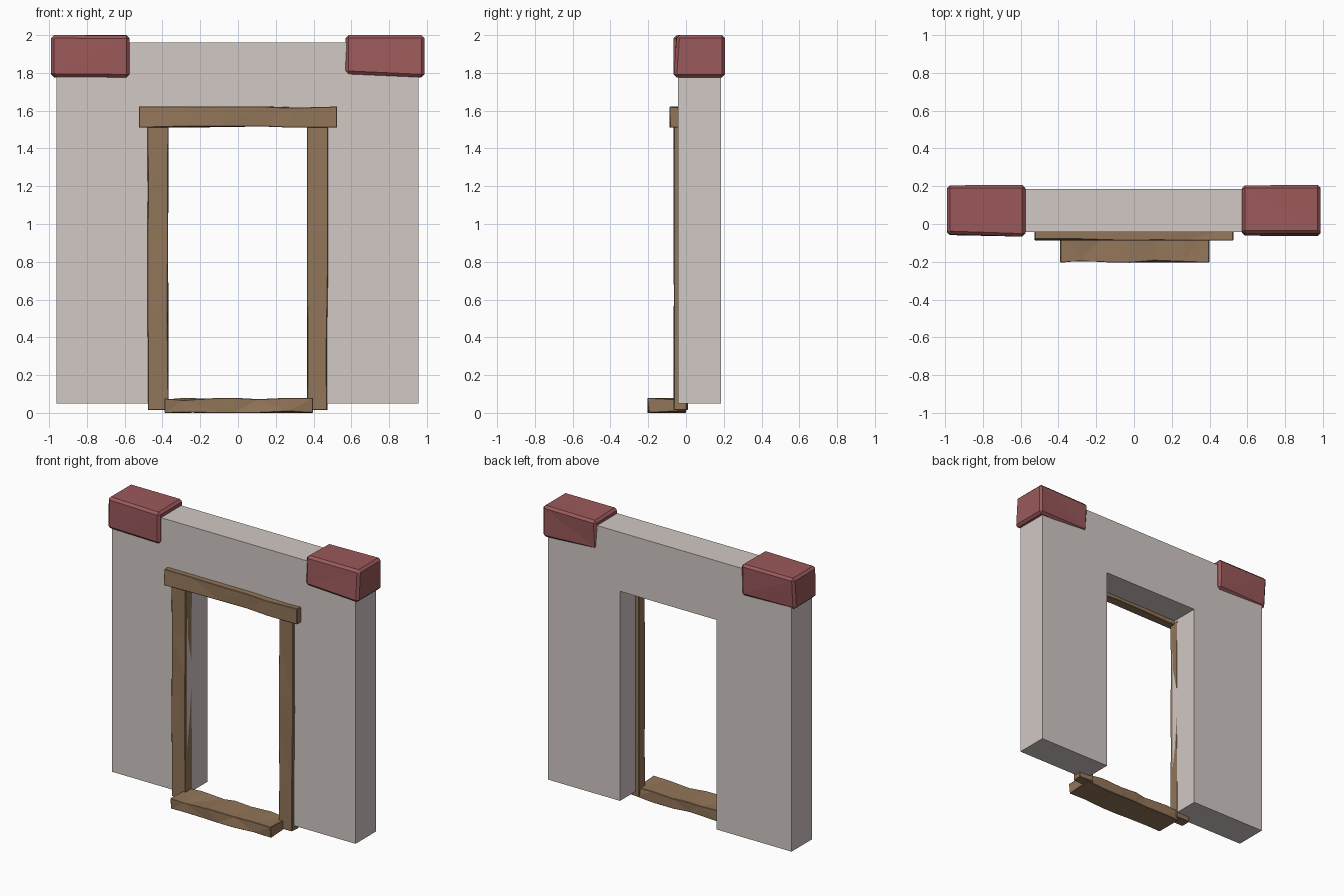
import bpy, bmesh, random
from mathutils import Vector

if "Cube" in bpy.data.objects:
    bpy.data.objects.remove(bpy.data.objects["Cube"])

random.seed(4)


def material(name, rgb):
    m = bpy.data.materials.new(name)
    m.diffuse_color = (*rgb, 1)
    m.use_nodes = True
    m.node_tree.nodes["Principled BSDF"].inputs["Base Color"].default_value = m.diffuse_color
    return m


wood = material("wood", (0.29, 0.18, 0.10))
red_stone = material("red_stone", (0.33, 0.10, 0.105))


def add_object(name, bm, mat=None):
    bmesh.ops.recalc_face_normals(bm, faces=bm.faces[:])
    me = bpy.data.meshes.new(name)
    bm.to_mesh(me)
    bm.free()
    ob = bpy.data.objects.new(name, me)
    bpy.context.collection.objects.link(ob)
    if mat:
        me.materials.append(mat)
    return ob


def rough_box(name, lo, hi, mat, cuts, wear, bevel):
    """Box sliced along its longest side, worn inward at random, with chamfered edges."""
    lo, hi = Vector(lo), Vector(hi)
    mid, size = (lo + hi) / 2, hi - lo
    bm = bmesh.new()
    bmesh.ops.create_cube(bm, size=1)
    for v in bm.verts:
        v.co = mid + Vector(a * b for a, b in zip(v.co, size))
    axis = max(range(3), key=lambda i: size[i])
    normal = Vector((0, 0, 0))
    normal[axis] = 1
    for i in range(cuts):
        t = (i + 1 + random.uniform(-0.3, 0.3)) / (cuts + 1)
        point = lo + normal * size[axis] * t
        bmesh.ops.bisect_plane(bm, geom=bm.verts[:] + bm.edges[:] + bm.faces[:],
                               plane_co=point, plane_no=normal)
    for v in bm.verts:
        for i in range(3):
            if i != axis and random.random() < 0.55:
                inward = 1 if v.co[i] < mid[i] else -1
                v.co[i] += inward * wear * random.random()
    # chamfer only the long and end edges, not the slice rings
    bmesh.ops.recalc_face_normals(bm, faces=bm.faces[:])
    sharp = [e for e in bm.edges if e.calc_face_angle(0) > 0.8]
    bmesh.ops.bevel(bm, geom=sharp, offset=bevel, segments=1, affect='EDGES')
    bmesh.ops.triangulate(bm, faces=bm.faces[:])
    return add_object(name, bm, mat)


# Wall slab with the doorway open at the bottom
outline = [(-0.96, 0.05), (-0.37, 0.05), (-0.37, 1.54), (0.39, 1.54),
           (0.39, 0.05), (0.955, 0.05), (0.955, 1.96), (-0.96, 1.96)]
bm = bmesh.new()
face = bm.faces.new([bm.verts.new((x, -0.043, z)) for x, z in outline])
back = bmesh.ops.extrude_face_region(bm, geom=[face])["geom"]
for v in back:
    if isinstance(v, bmesh.types.BMVert):
        v.co.y = 0.185
add_object("wall", bm, material("plaster", (0.64, 0.58, 0.555)))

# Wooden door frame
rough_box("left_jamb", (-0.48, -0.065, 0.015), (-0.368, 0.01, 1.53), wood, 4, 0.007, 0.003)
rough_box("right_jamb", (0.364, -0.065, 0.015), (0.477, 0.01, 1.53), wood, 4, 0.007, 0.003)
rough_box("lintel", (-0.525, -0.087, 1.51), (0.525, -0.015, 1.622), wood, 4, 0.008, 0.003)
rough_box("door_step", (-0.39, -0.205, 0.0), (0.398, 0.0, 0.08), wood, 5, 0.012, 0.003)

# Red corner stones capping the wall ends
rough_box("left_corner_stone", (-0.99, -0.067, 1.776), (-0.575, 0.207, 2.0), red_stone, 0, 0.02, 0.016)
rough_box("right_corner_stone", (0.57, -0.067, 1.776), (0.987, 0.207, 2.0), red_stone, 0, 0.02, 0.016)
